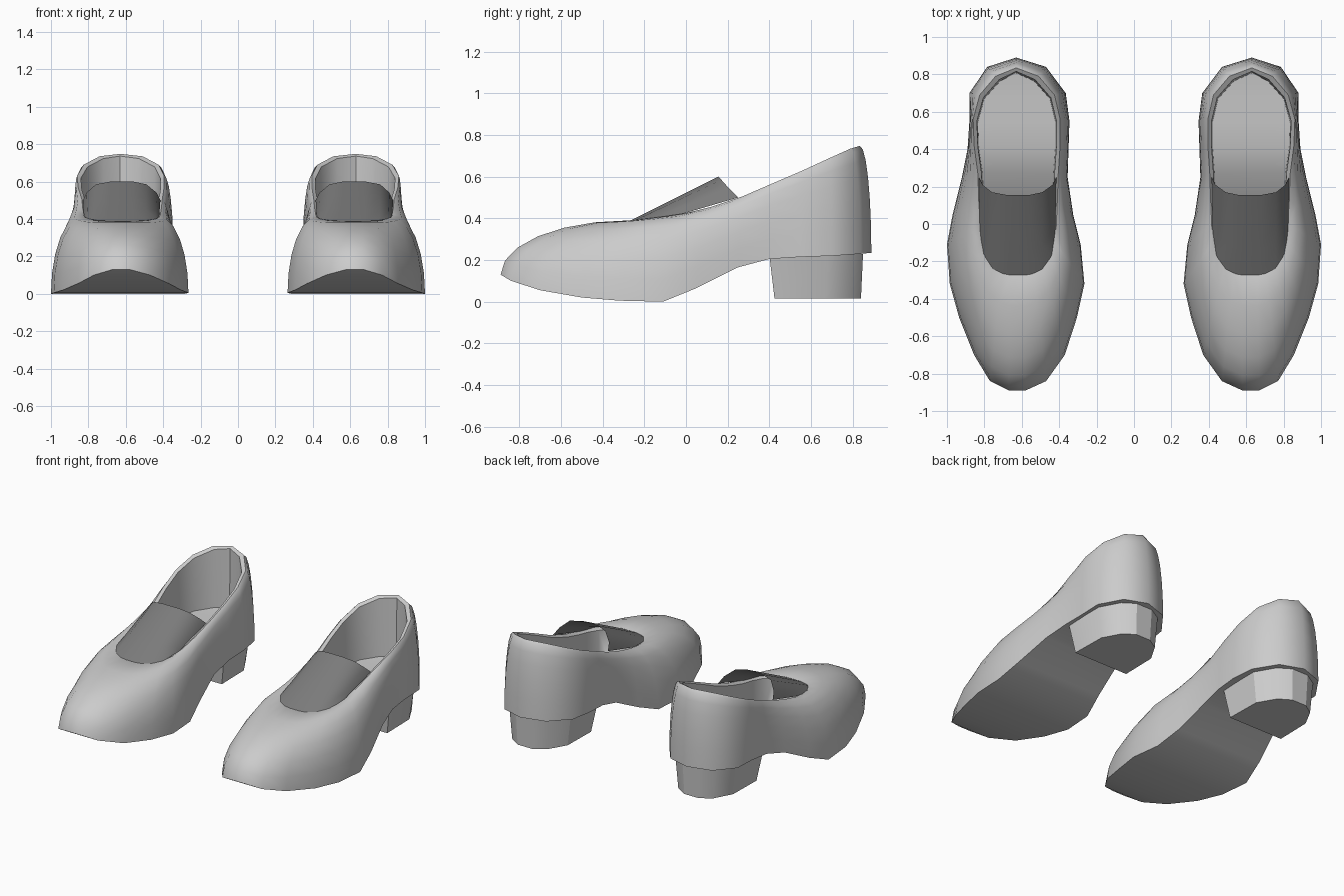
import bpy, bmesh, math

cube = bpy.data.objects.get("Cube")
if cube:
    bpy.data.objects.remove(cube, do_unlink=True)


def material(name, grey):
    m = bpy.data.materials.new(name)
    m.use_nodes = True
    m.diffuse_color = (grey, grey, grey, 1)
    m.node_tree.nodes["Principled BSDF"].inputs["Base Color"].default_value = (grey, grey, grey, 1)
    return m


GREY = material("mid grey leather", 0.6)
DARK = material("dark grey lining", 0.2)


def build(name, bm, mat, angle):
    """Finish one shoe part and mirror it to the other foot."""
    bmesh.ops.remove_doubles(bm, verts=bm.verts, dist=0.0005)
    bmesh.ops.recalc_face_normals(bm, faces=bm.faces)
    me = bpy.data.meshes.new(name)
    bm.to_mesh(me)
    bm.free()
    me.materials.append(mat)
    ob = bpy.data.objects.new(name, me)
    bpy.context.collection.objects.link(ob)
    bpy.ops.object.select_all(action="DESELECT")
    ob.select_set(True)
    bpy.context.view_layer.objects.active = ob
    bpy.ops.object.shade_smooth_by_angle(angle=math.radians(angle))
    mod = ob.modifiers.new("other_foot", "MIRROR")
    mod.use_mirror_merge = False
    return ob


def face(bm, verts):
    if len({tuple(round(c, 4) for c in v.co) for v in verts}) > 2:
        bm.faces.new(verts)


def loft(bm, rings):
    """Skin rings made of (y, z, inner x, outer x) stations; returns vertex loops."""
    loops = []
    for ring in rings:
        inner = [bm.verts.new((a, y, z)) for y, z, a, b in ring]
        outer = [bm.verts.new((b, y, z)) for y, z, a, b in ring]
        loops.append(inner + outer[::-1])
    for p, q in zip(loops, loops[1:]):
        n = len(p)
        for i in range(n):
            j = (i + 1) % n
            face(bm, [p[i], p[j], q[j], q[i]])
    return loops


def cap(bm, loop):
    """Close a loop with strips running across the foot."""
    n = len(loop)
    for i in range(n // 2 - 1):
        face(bm, [loop[i], loop[i + 1], loop[n - 2 - i], loop[n - 1 - i]])


# Stations from toe to heel: y, z, inner x, outer x
SOLE = [(-.89, .13, .58, .67), (-.84, .10, .47, .77), (-.70, .055, .37, .855),
        (-.50, .02, .305, .935), (-.32, .005, .265, .985), (-.11, 0, .285, 1.0),
        (.05, .065, .325, .97), (.25, .165, .355, .92), (.40, .205, .35, .89),
        (.55, .215, .345, .88), (.70, .22, .365, .88), (.84, .23, .47, .785),
        (.89, .235, .63, .63)]
RIM = [(-.28, .39, .58, .66), (-.27, .39, .535, .705), (-.24, .393, .485, .755),
       (-.18, .40, .44, .795), (-.10, .41, .42, .82), (.0, .425, .415, .83),
       (.12, .455, .41, .83), (.27, .505, .405, .835), (.42, .57, .395, .855),
       (.56, .63, .395, .86), (.69, .69, .425, .825), (.79, .735, .51, .74),
       (.835, .748, .63, .63)]


def dome(t):
    """Ring part way up the side: steep at the sole, flattening at the rim."""
    a = t * math.pi / 2
    f, g = 1 - math.cos(a), math.sin(a)
    ring = []
    for s, r in zip(SOLE, RIM):
        ring.append((s[0] + (r[0] - s[0]) * f, s[1] + (r[1] - s[1]) * g,
                     s[2] + (r[2] - s[2]) * f, s[3] + (r[3] - s[3]) * f))
    return ring


def inset(ring, d, dz, sy):
    return [(.28 + (y - .28) * sy, z + dz, min(a + d, .63), max(b - d, .63))
            for y, z, a, b in ring]


# Upper, with rim, inner wall, insole and outsole
lip = inset(RIM, .02, -.012, .965)
floor = [(y, s[1] + .10, a, b) for (y, z, a, b), s in zip(inset(RIM, .025, 0, .95), SOLE)]
bm = bmesh.new()
loops = loft(bm, [dome(i / 6) for i in range(7)] + [lip, floor])
cap(bm, loops[0])
cap(bm, loops[-1])
build("shoe_upper", bm, GREY, 45)

# Heel block, flat in front and rounded at the back
TOP = [(.40, .225, .385, .865), (.68, .225, .395, .855), (.80, .23, .48, .775), (.85, .23, .57, .69)]
BOTTOM = [(.425, .015, .42, .83), (.67, .015, .425, .825), (.79, .015, .495, .76), (.84, .015, .575, .685)]
bm = bmesh.new()
loops = loft(bm, [TOP, BOTTOM])
cap(bm, loops[0])
cap(bm, loops[1])
build("heel_block", bm, GREY, 30)

# Tongue: arched sheet from the throat up to a curved free edge
FREE = [(.415, .25, .50), (.435, .21, .54), (.49, .17, .585), (.56, .155, .60),
        (.68, .155, .60), (.76, .17, .585), (.81, .21, .54), (.83, .25, .50)]
THROAT_Y = [-.04, -.17, -.25, -.275]
bm = bmesh.new()
rows = []
for k in range(4):
    t = k / 3
    row = []
    for i, (x, y, z) in enumerate(FREE):
        y0 = THROAT_Y[min(i, 7 - i)]
        z0 = .385 + .03 * (y0 + .275) / .235
        x0 = .622 + (x - .622) * .97
        row.append(bm.verts.new((x0 + (x - x0) * t, y0 + (y - y0) * t, z0 + (z - z0) * t)))
    rows.append(row)
for p, q in zip(rows, rows[1:]):
    for i in range(7):
        bm.faces.new([p[i], p[i + 1], q[i + 1], q[i]])
build("tongue", bm, DARK, 60)
